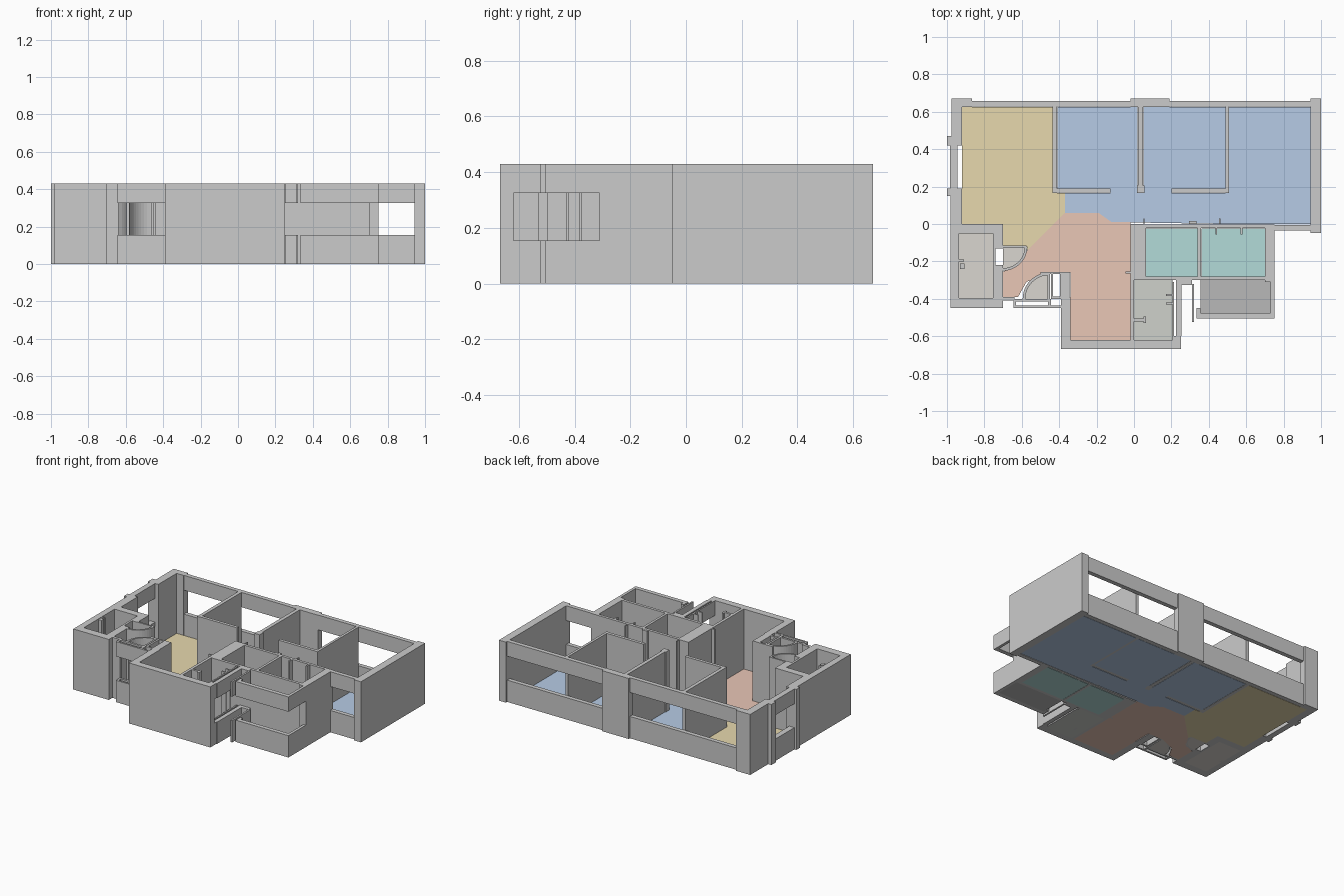
import bpy, bmesh, math

H, SILL, HEAD, FLOOR = 0.43, 0.155, 0.325, 0.004


def prism(bm, pts, z0, z1):
    # extrude a flat outline from z0 to z1
    face = bm.faces.new([bm.verts.new((x, y, z0)) for x, y in pts])
    ext = bmesh.ops.extrude_face_region(bm, geom=[face])
    bmesh.ops.translate(bm, vec=(0, 0, z1 - z0),
                        verts=[v for v in ext['geom'] if isinstance(v, bmesh.types.BMVert)])


def finish(name, bm, mat=None):
    bmesh.ops.recalc_face_normals(bm, faces=bm.faces)
    me = bpy.data.meshes.new(name)
    bm.to_mesh(me)
    bm.free()
    ob = bpy.data.objects.new(name, me)
    bpy.context.collection.objects.link(ob)
    if mat:
        me.materials.append(mat)
    return ob


def rect(x0, x1, y0, y1):
    return [(x0, y0), (x1, y0), (x1, y1), (x0, y1)]


def walls(name, *rects):
    bm = bmesh.new()
    for r in rects:
        prism(bm, rect(*r), 0, H)
    return finish(name, bm)


def window_wall(name, *rects):
    # parapet below and lintel above an open band
    bm = bmesh.new()
    for r in rects:
        prism(bm, rect(*r), 0, SILL)
        prism(bm, rect(*r), HEAD, H)
    return finish(name, bm)


def arc(cx, cy, r, a0, a1, n=12):
    return [(cx + r * math.cos(math.radians(a0 + (a1 - a0) * i / n)),
             cy + r * math.sin(math.radians(a0 + (a1 - a0) * i / n))) for i in range(n + 1)]


def colour(name, rgb):
    m = bpy.data.materials.new(name)
    m.diffuse_color = (*rgb, 1)
    return m


def floor(name, mat, *outlines):
    bm = bmesh.new()
    for o in outlines:
        prism(bm, o, 0, FLOOR)
    return finish(name, bm, mat)


# floors
yellow = colour("yellow_floor", (0.80, 0.69, 0.42))
blue = colour("blue_floor", (0.47, 0.60, 0.79))
salmon = colour("salmon_floor", (0.82, 0.57, 0.47))
teal = colour("teal_floor", (0.45, 0.71, 0.69))
grey = colour("kitchen_floor", (0.62, 0.64, 0.60))
dark = colour("balcony_floor", (0.48, 0.48, 0.48))
beige = colour("shaft_floor", (0.70, 0.67, 0.63))

floor("living_floor", yellow,
      [(-0.92, 0.625), (-0.92, 0), (-0.70, 0), (-0.70, -0.12), (-0.575, -0.12), (-0.57, -0.14),
       (-0.37, 0.06), (-0.37, 0.165), (-0.435, 0.165), (-0.435, 0.625)])
floor("hall_floor", salmon,
      [(-0.37, 0.06), (-0.57, -0.14), (-0.62, -0.22), (-0.70, -0.255), (-0.70, -0.39),
       (-0.62, -0.39), (-0.575, -0.31), (-0.455, -0.26), (-0.34, -0.26), (-0.34, -0.62),
       (-0.02, -0.62), (-0.02, 0.01), (-0.12, 0.01), (-0.19, 0.06)])
floor("bedroom_floor", blue,
      rect(-0.41, 0.02, 0.19, 0.625), rect(0.05, 0.49, 0.19, 0.625), rect(0.505, 0.945, 0, 0.625),
      [(-0.37, 0.165), (-0.37, 0.06), (-0.19, 0.06), (-0.12, 0.01), (0.505, 0.0), (0.505, 0.165)],
      rect(-0.125, 0.02, 0.165, 0.19), rect(0.05, 0.20, 0.165, 0.19))
floor("bathroom_floor", teal, rect(0.06, 0.34, -0.28, -0.025), rect(0.36, 0.70, -0.28, -0.025))
floor("kitchen_floor", grey, rect(0, 0.205, -0.62, -0.30))
floor("balcony_floor", dark, rect(0.355, 0.73, -0.475, -0.30))
floor("shaft_floor", beige, rect(-0.935, -0.755, -0.395, -0.05),
      [(-0.70, -0.12)] + arc(-0.70, -0.12, 0.125, -90, 0),
      [(-0.455, -0.40)] + arc(-0.455, -0.40, 0.14, 90, 180))

# outer walls and their window bands
walls("back_piers", (-0.975, -0.865, 0.625, 0.672), (-0.02, 0.19, 0.625, 0.672))
window_wall("back_windows", (-0.865, -0.02, 0.627, 0.658), (0.19, 0.945, 0.627, 0.658))
walls("right_wall", (0.945, 1.0, -0.048, 0.672))
window_wall("right_front_window", (0.75, 0.945, -0.035, -0.005))
walls("left_wall", (-0.975, -0.92, 0.42, 0.625), (-1.0, -0.975, 0.42, 0.47),
      (-0.98, -0.92, 0, 0.19), (-1.0, -0.98, 0.15, 0.19))
window_wall("left_window", (-0.985, -0.945, 0.19, 0.42))

# stair shaft at the front left
walls("shaft_walls", (-0.98, -0.935, -0.45, 0), (-0.935, -0.70, -0.05, 0),
      (-0.935, -0.70, -0.45, -0.395), (-0.755, -0.74, -0.395, -0.05),
      (-0.74, -0.70, -0.395, -0.22), (-0.74, -0.70, -0.13, -0.05))
walls("shaft_fittings", (-0.945, -0.91, -0.20, -0.19), (-0.93, -0.905, -0.24, -0.21))

# front box around hall and kitchen
walls("front_wall", (-0.39, 0.25, -0.668, -0.62))
walls("hall_left_wall", (-0.39, -0.34, -0.62, -0.39), (-0.375, -0.345, -0.39, -0.26))
walls("hall_kitchen_wall", (-0.02, 0, -0.62, -0.30), (-0.02, 0.05, -0.30, 0),
      (-0.045, -0.02, -0.265, -0.255))
walls("kitchen_stubs", (0, 0.065, -0.52, -0.505), (0.05, 0.065, -0.53, -0.495),
      (0.17, 0.205, -0.385, -0.375), (0.17, 0.205, -0.43, -0.42))
window_wall("kitchen_window", (0.205, 0.215, -0.62, -0.31), (0.225, 0.255, -0.60, -0.31),
            (0.215, 0.25, -0.62, -0.60))

# entry window, duct and curved door swings
walls("entry_pier", (-0.70, -0.64, -0.41, -0.39))
window_wall("entry_window", (-0.645, -0.39, -0.45, -0.437), (-0.645, -0.46, -0.415, -0.40),
            (-0.645, -0.63, -0.437, -0.415), (-0.46, -0.445, -0.437, -0.40))
walls("duct", (-0.445, -0.433, -0.40, -0.26), (-0.395, -0.375, -0.40, -0.26),
      (-0.433, -0.395, -0.40, -0.387), (-0.50, -0.345, -0.268, -0.256))
for tag, cx, cy, r, a0, leaf in (
        ("upper", -0.70, -0.12, 0.13, -90, (-0.70, -0.575, -0.128, -0.116)),
        ("lower", -0.455, -0.40, 0.14, 90, (-0.462, -0.45, -0.40, -0.26))):
    bm = bmesh.new()
    prism(bm, arc(cx, cy, r, a0, a0 + 90) + arc(cx, cy, r - 0.014, a0 + 90, a0), 0, H)
    prism(bm, rect(*leaf), 0, H)
    finish(tag + "_door_swing", bm)

# bedroom partitions
walls("bedroom_partitions",
      (-0.437, -0.412, 0.165, 0.627), (-0.412, -0.125, 0.168, 0.19),
      (0.022, 0.048, 0.205, 0.627), (0.015, 0.055, 0.165, 0.205),
      (0.20, 0.49, 0.168, 0.19), (0.49, 0.508, 0.165, 0.627))
walls("corridor_posts", (0.295, 0.335, 0.0, 0.015), (0.455, 0.462, 0.0, 0.03),
      (0.05, 0.056, 0.0, 0.03))

# bathrooms
walls("bathroom_walls", (0.05, 0.70, -0.022, -0.002), (0.05, 0.065, -0.28, -0.022),
      (0.34, 0.358, -0.28, -0.022), (0.05, 0.70, -0.30, -0.28), (0.70, 0.75, -0.31, -0.002),
      (0.57, 0.58, -0.055, -0.022), (0.435, 0.445, -0.055, -0.022))

# balcony parapet and lintel
window_wall("balcony_rail", (0.335, 0.75, -0.505, -0.475), (0.73, 0.75, -0.475, -0.31),
            (0.335, 0.355, -0.475, -0.45), (0.31, 0.322, -0.525, -0.32),
            (0.225, 0.31, -0.325, -0.30))
